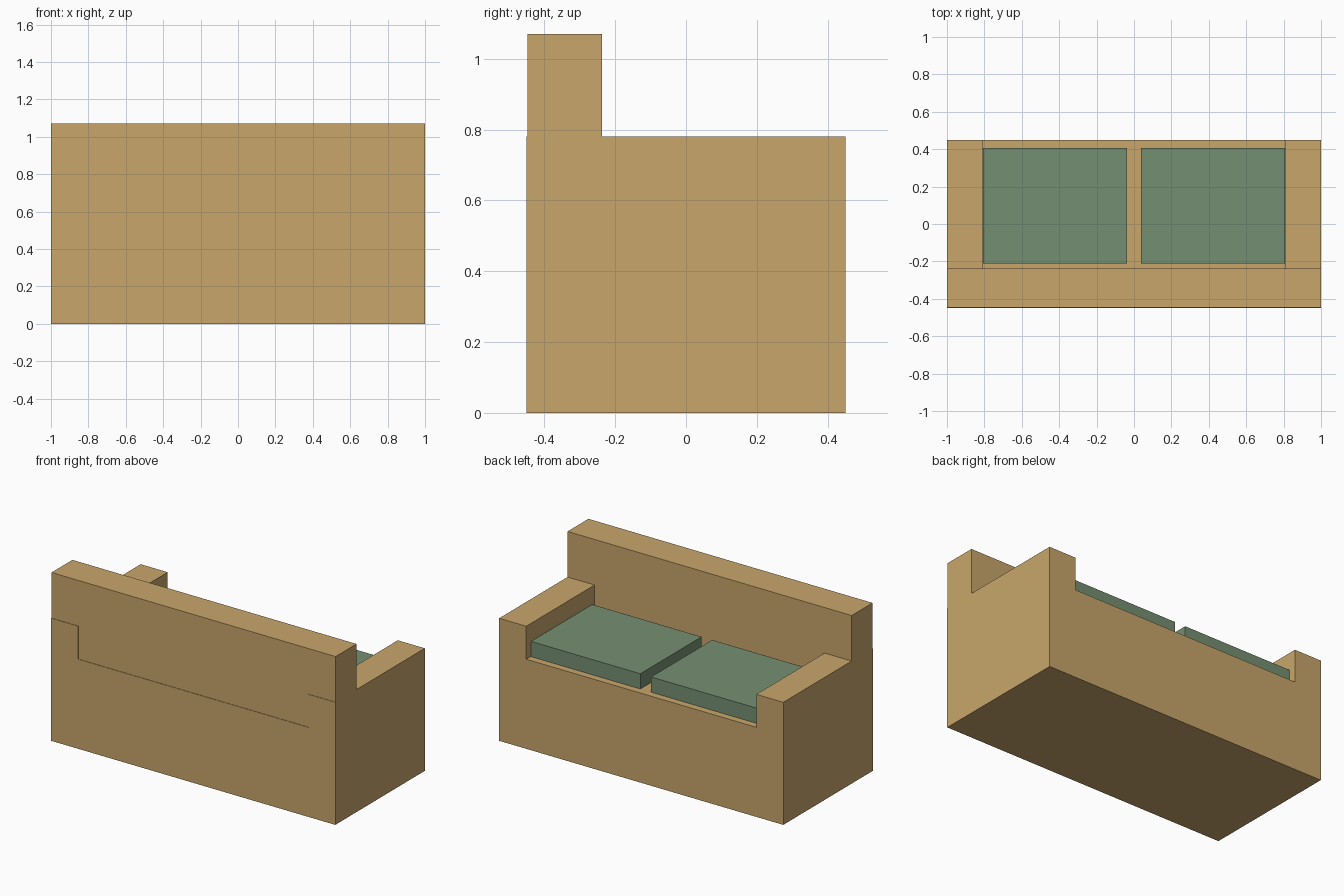
import bpy, bmesh

if "Cube" in bpy.data.objects:
    bpy.data.objects.remove(bpy.data.objects["Cube"])


def material(name, rgb):
    m = bpy.data.materials.new(name)
    m.diffuse_color = (*rgb, 1.0)
    m.use_nodes = True
    m.node_tree.nodes["Principled BSDF"].inputs["Base Color"].default_value = m.diffuse_color
    return m


TAN = material("tan upholstery", (0.58, 0.38, 0.147))
GREEN = material("sage green", (0.178, 0.275, 0.17))

ARM_IN, SEAT_Z, ARM_Z, BACK_Z = 0.81, 0.57, 0.78, 1.07


def extrude_profile(name, points, y0, y1, mat):
    """Solid made from an x-z outline swept from y0 to y1."""
    bm = bmesh.new()
    face = bm.faces.new([bm.verts.new((x, y0, z)) for x, z in points])
    swept = bmesh.ops.extrude_face_region(bm, geom=[face])["geom"]
    verts = [v for v in swept if isinstance(v, bmesh.types.BMVert)]
    bmesh.ops.translate(bm, verts=verts, vec=(0, y1 - y0, 0))
    bmesh.ops.recalc_face_normals(bm, faces=bm.faces)
    mesh = bpy.data.meshes.new(name)
    bm.to_mesh(mesh)
    bm.free()
    mesh.materials.append(mat)
    obj = bpy.data.objects.new(name, mesh)
    bpy.context.collection.objects.link(obj)
    return obj


def mirrored(half):
    """Close a right-hand outline with its left-hand mirror image."""
    return half + [(-x, z) for x, z in reversed(half)]


# Base with raised arms
extrude_profile("base_and_arms", mirrored(
    [(1, 0), (1, ARM_Z), (ARM_IN, ARM_Z), (ARM_IN, SEAT_Z)]),
    -0.45, 0.45, TAN)

# Backrest, dropping between the arms down to the seat
extrude_profile("backrest", mirrored(
    [(ARM_IN, SEAT_Z), (ARM_IN, ARM_Z), (1, ARM_Z), (1, BACK_Z)]),
    -0.447, -0.237, TAN)

# Two seat cushions
for side, x0, x1 in (("left", -0.807, -0.038), ("right", 0.038, 0.807)):
    extrude_profile(side + "_cushion",
                    [(x0, SEAT_Z), (x1, SEAT_Z), (x1, 0.667), (x0, 0.667)],
                    -0.21, 0.405, GREEN)
